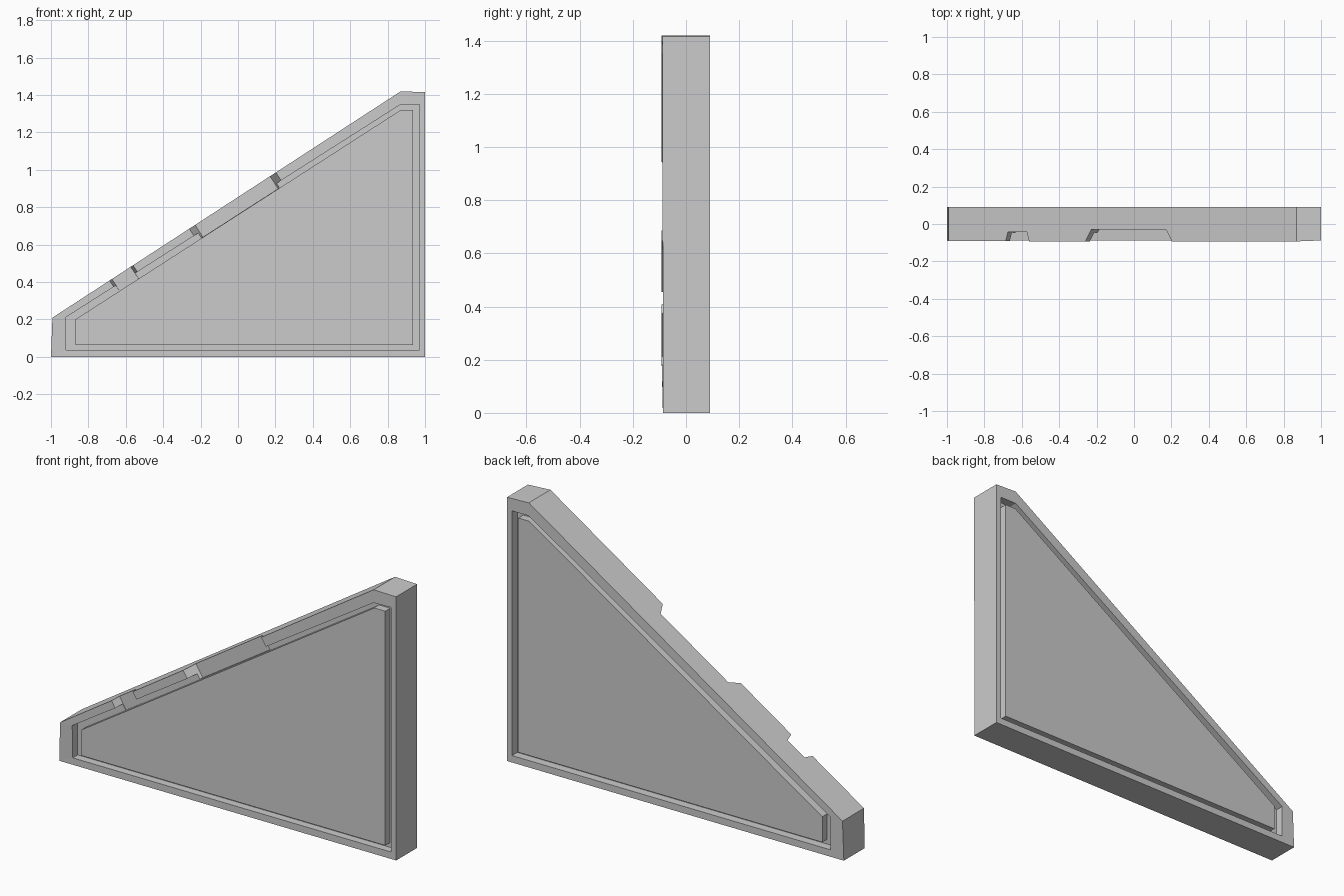
import bpy, bmesh
from mathutils import Vector

if "Cube" in bpy.data.objects:
    bpy.data.objects.remove(bpy.data.objects["Cube"])

# Front-view outlines (x, z), all in the same corner order
OUTER = [(-1, 0), (1, 0), (1, 1.415), (0.87, 1.42), (-0.992, 0.21)]
GROOVE = [(-0.92, 0.037), (0.97, 0.037), (0.97, 1.35), (0.87, 1.35), (-0.92, 0.212)]
PANEL = [(-0.87, 0.063), (0.935, 0.063), (0.935, 1.32), (0.87, 1.32), (-0.87, 0.2)]
FLOOR = 0.045
FLAT = [0.09] * 5
FRONT = [0.087, 0.087, 0.088, 0.093, 0.092]   # sloping rail sits slightly proud


def skin(name, rings):
    """Closed solid from a stack of matching vertex rings."""
    bm = bmesh.new()
    loops = [[bm.verts.new(p) for p in ring] for ring in rings]
    for a, b in zip(loops, loops[1:]):
        for i in range(len(a)):
            j = (i + 1) % len(a)
            bm.faces.new((a[i], a[j], b[j], b[i]))
    bm.faces.new(loops[0])
    bm.faces.new(loops[-1])
    bmesh.ops.recalc_face_normals(bm, faces=bm.faces)
    mesh = bpy.data.meshes.new(name)
    bm.to_mesh(mesh)
    bm.free()
    ob = bpy.data.objects.new(name, mesh)
    bpy.context.collection.objects.link(ob)
    return ob


def side(sign, depths):
    """Rings of one face, from panel middle out to the rim."""
    steps = [(PANEL, [0.087] * 5), (PANEL, [FLOOR] * 5), (GROOVE, [FLOOR] * 5),
             (GROOVE, depths), (OUTER, depths)]
    return [[(x, sign * d, z) for (x, z), d in zip(outline, ds)] for outline, ds in steps]


# Wedge-shaped panel with a grooved rim on both faces
body = skin("wedge_panel", side(1, FLAT) + side(-1, FRONT)[::-1])

# Notches across the sloping front rail, measured along the panel's sloping edge
a, b = Vector((-0.87, 0, 0.2)), Vector((0.87, 0, 1.32))
along = (b - a).normalized()
normal = Vector((-along.z, 0, along.x))


def notch(name, x0, x1, taper, floor):
    mouth = 0.13
    extra = taper * (mouth - 0.09) / (0.09 - floor)
    profile = [(x0 - extra, -mouth), (x1 + extra, -mouth),
               (x1 - taper, -floor), (x0 + taper, -floor)]
    rings = [[a + along * ((x - a.x) / along.x) + normal * n + Vector((0, y, 0))
              for x, y in profile] for n in (0.002, 0.2)]
    cutter = skin(name, rings)
    cutter.hide_render = True
    mod = body.modifiers.new(name, 'BOOLEAN')
    mod.operation = 'DIFFERENCE'
    mod.solver = 'EXACT'
    mod.object = cutter
    bpy.context.view_layer.objects.active = body
    bpy.ops.object.modifier_apply(modifier=name)
    bpy.data.objects.remove(cutter)


notch("small_notch", -0.645, -0.52, 0.012, 0.042)
notch("long_notch", -0.217, 0.245, 0.03, 0.03)
